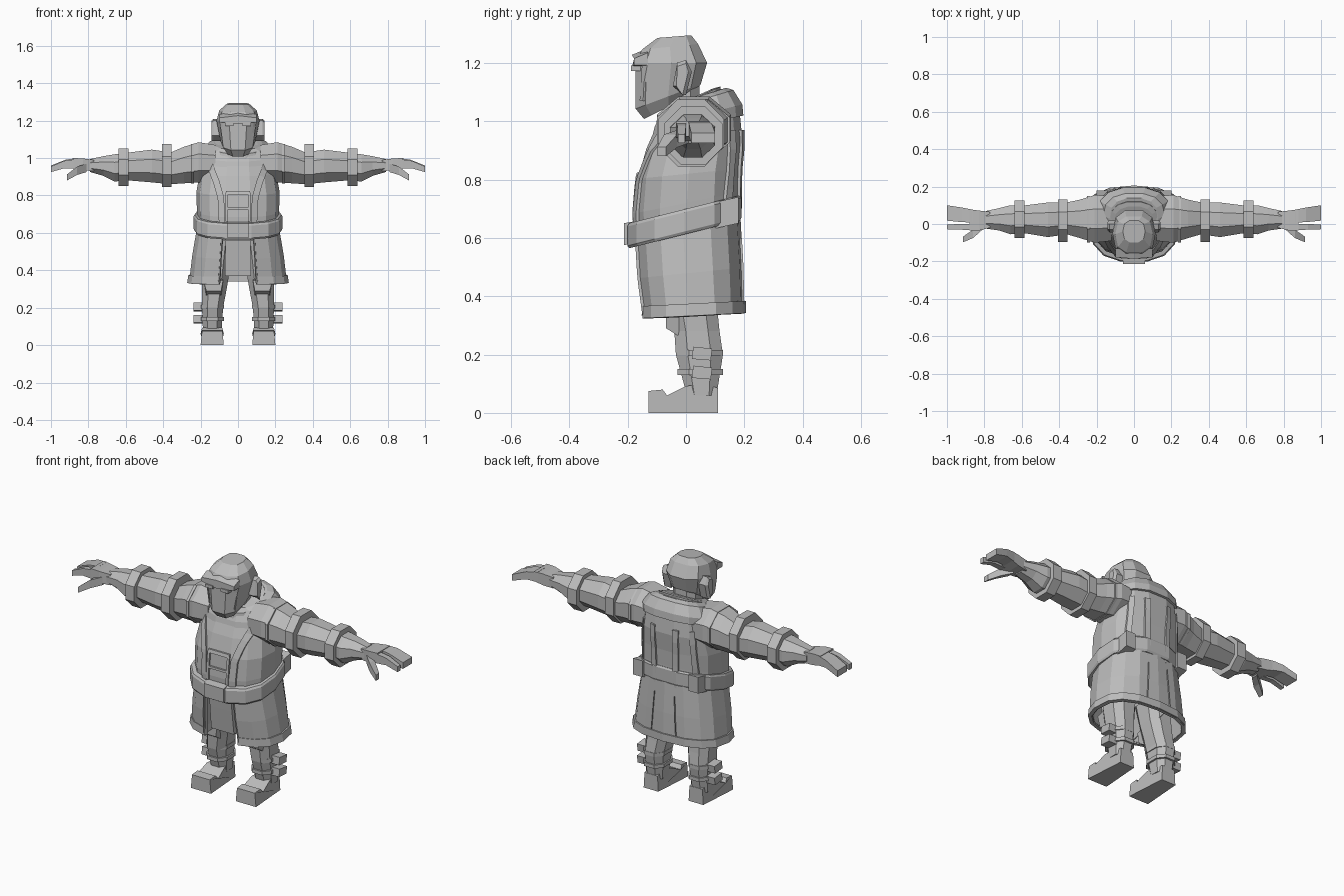
import bpy, bmesh, math
from mathutils import Vector
from mathutils.bvhtree import BVHTree

if "Cube" in bpy.data.objects:
    bpy.data.objects.remove(bpy.data.objects["Cube"])

grey = bpy.data.materials.new("plain grey")
grey.diffuse_color = (0.5, 0.5, 0.5, 1)
grey.use_nodes = True
grey.node_tree.nodes["Principled BSDF"].inputs["Base Color"].default_value = grey.diffuse_color


def finish(name, bm, mirror=False):
    bmesh.ops.recalc_face_normals(bm, faces=bm.faces[:])
    me = bpy.data.meshes.new(name)
    bm.to_mesh(me)
    bm.free()
    me.materials.append(grey)
    ob = bpy.data.objects.new(name, me)
    bpy.context.collection.objects.link(ob)
    if mirror:
        ob.modifiers.new("mirror", 'MIRROR').use_mirror_merge = False
    return ob


def loft(name, rings, mirror=False, caps=True, closed=True):
    """Skin a list of equally long point rings."""
    bm = bmesh.new()
    vs = [[bm.verts.new(p) for p in r] for r in rings]
    n = len(vs[0])
    for a, b in zip(vs, vs[1:]):
        for i in range(n if closed else n - 1):
            j = (i + 1) % n
            bm.faces.new((a[i], a[j], b[j], b[i]))
    if caps:
        bm.faces.new(vs[0])
        bm.faces.new(vs[-1])
    return finish(name, bm, mirror)


def sgnpow(v, e):
    return math.copysign(abs(v) ** e, v)


def flat_ring(z, y0, y1, hw, slope=0, xc=0, n=14, e=0.8, gap=0.0):
    """Level ring from y0 to y1, tilted up to the back; gap opens the front."""
    yc, ry = (y0 + y1) / 2, (y1 - y0) / 2
    pts = []
    for i in range(n + (1 if gap else 0)):
        if gap:
            a = -math.pi / 2 + gap + (2 * math.pi - 2 * gap) * i / n
        else:
            a = -math.pi / 2 + 2 * math.pi * (i + 0.5) / n
        y = ry * sgnpow(math.sin(a), e)
        pts.append((xc + hw * sgnpow(math.cos(a), e), yc + y, z + slope * y))
    return pts


def arm_ring(x, y0, y1, z0, z1, n=8):
    """Upright ring across the arm."""
    out = []
    for i in range(n):
        a = 2 * math.pi * (i + 0.5) / n
        k = 1 / math.cos(math.pi / n)
        out.append((x, (y0 + y1) / 2 + k * (y1 - y0) / 2 * math.cos(a),
                    (z0 + z1) / 2 + k * (z1 - z0) / 2 * math.sin(a)))
    return out


def box(name, x, y, z, mirror=False):
    return loft(name, [[(x[0], y[0], h), (x[1], y[0], h), (x[1], y[1], h), (x[0], y[1], h)]
                       for h in z], mirror)


def strip(name, base, path, width, side=-1, mirror=True, lift=0.01):
    """Raised band lying on the base surface along an (x, z) path."""
    tree = BVHTree.FromPolygons([v.co for v in base.data.vertices],
                                [p.vertices for p in base.data.polygons])
    pts = []
    for a, b in zip(path, path[1:]):
        pts += [Vector(a).lerp(Vector(b), i / 4) for i in range(4)]
    pts.append(Vector(path[-1]))
    rings = []
    for i, p in enumerate(pts):
        d = (pts[min(i + 1, len(pts) - 1)] - pts[max(i - 1, 0)]).normalized()
        w = Vector((-d.y, d.x)) * width / 2
        edge = []
        for q in (p - w, p + w):
            start = Vector((q.x, side, q.y))
            hit = tree.ray_cast(start, Vector((0, -side, 0)))[0]
            hit = hit or tree.find_nearest(Vector((q.x, side * 0.1, q.y)))[0]
            edge.append((hit + Vector((0, -side * 0.008, 0)), hit + Vector((0, side * lift, 0))))
        rings.append([edge[0][0], edge[0][1], edge[1][1], edge[1][0]])
    return loft(name, rings, mirror)


# Torso and belt
torso = loft("torso", [flat_ring(*r) for r in (
    (0.60, -.172, .185, .215, .25), (0.72, -.178, .185, .22, .2), (0.82, -.168, .187, .222, .1),
    (0.92, -.14, .197, .205, .1), (1.0, -.11, .187, .19, .2),
    (1.055, -.085, .16, .16, .3), (1.08, -.06, .12, .11, .35))])
loft("belt", [flat_ring(z, -.205 + d, .195 - d, .238 - d, .25)
              for z, d in ((.612, .006), (.622, 0), (.688, 0), (.698, .006))])
loft("belt_buckle", [[(x, -.213, z) for x, z in ((-.06, .575), (.06, .575), (.06, .65), (-.06, .65))],
                     [(x, -.16, z) for x, z in ((-.06, .585), (.06, .585), (.06, .66), (-.06, .66))]])
loft("belt_pouch", [[(x, .09, .63), (x, .18, .65), (x, .18, .74), (x, .09, .72)]
                    for x in (.14, .2)], True)

# Coat skirt, open at the front, with a hem band
skirt = loft("coat_skirt", [flat_ring(z, y0, y1, hw, s, gap=.3) for z, y0, y1, hw, s in (
    (.335, -.148, .2, .262, .03), (.48, -.165, .196, .245, .1), (.66, -.175, .185, .215, .25))],
    caps=False, closed=False)
hem = loft("coat_hem", [flat_ring(z, -.155, .206, hw, .05, gap=.3) for z, hw in
                        ((.333, .272), (.375, .266))], caps=False, closed=False)
for ob, t in ((skirt, .015), (hem, .02)):
    m = ob.modifiers.new("thickness", 'SOLIDIFY')
    m.thickness, m.offset = t, -1
loft("apron_panel", [[(-w, y, z), (w, y, z), (w, y + .03, z), (-w, y + .03, z)]
                     for w, y, z in ((.07, -.135, .37), (.068, -.15, .5), (.065, -.165, .64))])
strip("skirt_edge_trim", skirt, [(.092, .34), (.082, .48), (.075, .6)], .028)

# Raised coat trims on the chest and back
strip("front_strap", torso, [(.165, 1.0), (.115, .87), (.092, .79), (.085, .65)], .034)
strip("bib_side", torso, [(.06, .815), (.06, .66)], .014)
strip("bib_top", torso, [(-.065, .815), (.065, .815)], .018, mirror=False)
strip("bib_middle", torso, [(-.058, .73), (.058, .73)], .012, mirror=False)
strip("back_strap", torso, [(.07, .97), (.065, .7)], .03, side=1)
strip("back_side_seam", torso, [(.15, .97), (.165, .7)], .02, side=1)

# Shoulder cape and collar
loft("shoulder_cape", [flat_ring(z, y0, y1, hw, s) for z, y0, y1, hw, s in (
    (.985, -.118, .2, .2, .22), (1.02, -.11, .196, .2, .25),
    (1.07, -.085, .165, .165, .3), (1.08, -.08, .14, .13, .32))])
loft("collar", [flat_ring(z, -.105 + d, .125 - d, .135 - d, .45) for z, d in
                ((1.035, 0), (1.07, .005), (1.075, .03))])
loft("neck", [flat_ring(z, -.08, .05, .075, .2, n=8) for z in (1.02, 1.12)])

# Head
head = loft("head", [flat_ring(z, y0, y1, hw, s, n=10, e=.75) for z, y0, y1, hw, s in (
    (1.05, -.147, .03, .065, .5), (1.085, -.177, .055, .092, .38), (1.2, -.178, .077, .115, 0),
    (1.255, -.155, .045, .1, .1), (1.29, -.10, .02, .06, .08))])
strip("face_plate_edge", head, [(.093, 1.2), (.07, 1.07)], .014, lift=.006)
loft("brow", [[(-.1, y, a), (0, y - .008, a - .01), (.1, y, a), (.1, y, b), (0, y - .008, b + .012), (-.1, y, b)]
              for y, a, b in ((-.178, 1.192, 1.215), (-.13, 1.192, 1.235))])
box("eye", (.025, .07), (-.188, -.15), (1.172, 1.19), True)
loft("ear", [[(x, -.045 + d, 1.12), (x, .0 - d, 1.09), (x, .02 - d, 1.17), (x, .0, 1.21 - d), (x, -.03, 1.2 - d)]
             for x, d in ((.09, 0), (.13, 0), (.142, .012))], True)

# Sleeves with bands
loft("sleeve", [arm_ring(*r) for r in (
    (.12, -.09, .15, .88, 1.07), (.21, -.1, .155, .87, 1.085), (.29, -.075, .13, .865, 1.06),
    (.36, -.055, .115, .86, 1.03), (.46, -.07, .115, .87, 1.045), (.58, -.05, .1, .88, 1.03),
    (.66, -.055, .1, .875, 1.02), (.72, -.035, .085, .905, 1.01), (.79, -.025, .07, .925, .995))], True)
for nm, x0, x1, y0, y1, z0, z1 in (("upper_arm_band", .355, .405, -.095, .13, .845, 1.075),
                                   ("forearm_band", .585, .64, -.075, .125, .85, 1.05)):
    loft(nm, [arm_ring(x0, y0, y1, z0, z1), arm_ring(x1, y0, y1, z0, z1)], True)
loft("shoulder_seam", [arm_ring(x, -.1, .15, .865, 1.075) for x in (.235, .25)], True)

# Hand: palm, two finger groups and thumb


def slab(x, y0, y1, z0, z1):
    return [(x, y0, z0), (x, y1, z0), (x, y1, z1), (x, y0, z1)]


loft("palm", [slab(*r) for r in ((.77, -.02, .065, .93, .99), (.83, -.035, .072, .935, .998),
                                 (.88, -.035, .078, .948, 1.0))], True)
loft("fingers", [slab(*r) for r in ((.86, .008, .076, .945, 1.0), (.92, .01, .088, .95, .992),
                                    (1.0, .018, .1, .925, .96))], True)
loft("index_finger", [slab(*r) for r in ((.86, -.034, .0, .942, .995), (.93, -.03, .0, .945, .985),
                                         (1.0, -.028, -.003, .925, .955))], True)
loft("thumb", [slab(*r) for r in ((.81, -.03, .01, .925, .97), (.86, -.075, -.03, .91, .955),
                                  (.915, -.098, -.068, .88, .912))], True)

# Legs, knee pads, boots and strap buckles
loft("leg", [flat_ring(z, y0, y1, hw, 0, xc, n=8) for z, xc, hw, y0, y1 in (
    (.06, .138, .052, .0, .108), (.2, .136, .06, -.04, .132), (.28, .128, .068, -.045, .12),
    (.36, .122, .076, -.06, .112), (.6, .1, .085, -.1, .12))], True)
loft("knee_pad", [slab_pts for slab_pts in (
    [(.09, y, z0), (.17, y, z0), (.185, y, z1), (.08, y, z1)] for y, z0, z1 in
    ((-.068, .29, .345), (-.02, .26, .36)))], True)
side = ((-.128, 0), (.11, 0), (.11, .085), (.06, .1), (0, .092), (-.065, .06), (-.08, .08), (-.128, .075))
loft("boot", [[(.138 + s * (.062 if y < .05 else .045) * (.88 if z > .07 else 1), y, z)
               for y, z in side] for s in (-1, 1)], True)
for z in (.14, .205):
    loft("boot_buckle", [[(x, .02, z - .02), (x, .085, z - .025), (x, .09, z + .015), (x, .025, z + .022)]
                         for x in (.17, .238)], True)
    loft("boot_strap", [flat_ring(h, -.035, .132, .066, 0, .137, n=8)
                        for h in (z - .01, z + .01)], True)
